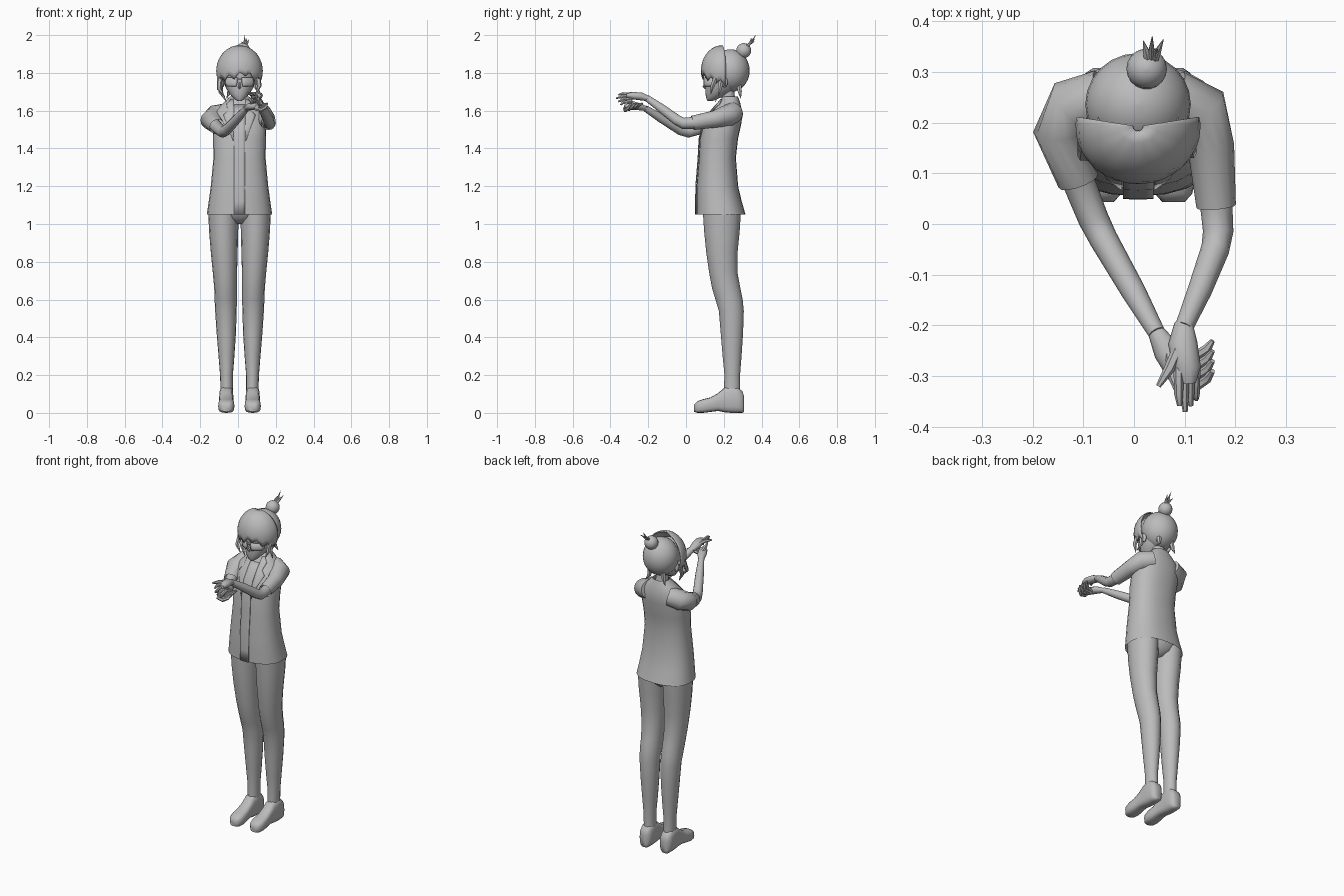
import bpy, bmesh, math
from mathutils import Vector

grey = bpy.data.materials.new("plain_grey")
grey.diffuse_color = (0.5, 0.5, 0.5, 1)
CX = 0.008          # body centre line


def make(name, rings, closed=True, caps=(True, True), thick=0.0, angle=50):
    """Skin a list of equal-length point rows into one object."""
    bm = bmesh.new()
    vs = [[bm.verts.new(p) for p in r] for r in rings]
    n = len(vs[0])
    for a, b in zip(vs, vs[1:]):
        for i in range(n if closed else n - 1):
            j = (i + 1) % n
            bm.faces.new((a[i], a[j], b[j], b[i]))
    if closed and caps[0]:
        bm.faces.new(vs[0])
    if closed and caps[1]:
        bm.faces.new(vs[-1])
    bmesh.ops.recalc_face_normals(bm, faces=bm.faces)
    me = bpy.data.meshes.new(name)
    bm.to_mesh(me)
    bm.free()
    me.materials.append(grey)
    ob = bpy.data.objects.new(name, me)
    bpy.context.collection.objects.link(ob)
    if thick:
        m = ob.modifiers.new("thickness", 'SOLIDIFY')
        m.thickness = thick
        m.offset = 0
    bpy.ops.object.select_all(action='DESELECT')
    ob.select_set(True)
    bpy.context.view_layer.objects.active = ob
    bpy.ops.object.shade_smooth_by_angle(angle=math.radians(angle))
    return ob


def oval(n=16, power=1.0):
    """Unit (super)ellipse points."""
    out = []
    for i in range(n):
        a = 2 * math.pi * i / n
        c, s = math.cos(a), math.sin(a)
        out.append((math.copysign(abs(c) ** power, c), math.copysign(abs(s) ** power, s)))
    return out


def column(name, rows, n=16, power=1.0, **kw):
    """Upright loft; rows are (z, x, y, half_x, half_y)."""
    return make(name, [[(x + u * rx, y + v * ry, z) for u, v in oval(n, power)]
                       for z, x, y, rx, ry in rows], **kw)


def tube(name, pts, n=10, flat=1.0, up=(0, 0, 1), **kw):
    """Limb along points (x, y, z, radius); flat scales its height."""
    P = [Vector(p[:3]) for p in pts]
    rings = []
    for i, p in enumerate(P):
        t = (P[min(i + 1, len(P) - 1)] - P[max(i - 1, 0)]).normalized()
        side = t.cross(Vector(up)).normalized()
        top = side.cross(t)
        r = pts[i][3]
        rings.append([p + side * u * r + top * v * r * flat for u, v in oval(n)])
    return make(name, rings, **kw)


def ball(name, c, r, n=20, m=12):
    column(name, [(c[2] - r[2] * math.cos(math.pi * k / m), c[0], c[1],
                   r[0] * math.sin(math.pi * k / m) + 1e-4,
                   r[1] * math.sin(math.pi * k / m) + 1e-4) for k in range(m + 1)], n)


# Shirt body, open at the hem
TORSO = [(1.05, .173, .185, .130), (1.12, .163, .175, .120), (1.20, .152, .166, .110),
         (1.35, .138, .166, .098), (1.45, .140, .174, .101), (1.54, .142, .194, .101),
         (1.60, .128, .216, .080), (1.645, .082, .230, .056), (1.675, .050, .235, .040)]
column("shirt", [(z, CX, y, rx, ry) for z, rx, y, ry in TORSO], 24, 0.85, caps=(False, False))


def shirt_front(x, z):
    for a, b in zip(TORSO, TORSO[1:]):
        if z <= b[0]:
            f = (z - a[0]) / (b[0] - a[0])
            rx, y, ry = [a[k] + (b[k] - a[k]) * f for k in (1, 2, 3)]
            u = min(abs((x - CX) / rx), 1) ** (1 / 0.85)
            return y - ry * max(1 - u * u, 0) ** 0.425
    return .2


def cloth(name, rows):
    """Thin plate on the shirt front; rows are (x0, x1, z)."""
    make(name, [[(x0 + (x1 - x0) * k / 4, shirt_front(x0 + (x1 - x0) * k / 4, z) - .004, z)
                 for k in range(5)] for x0, x1, z in rows], closed=False, thick=.005)


cloth("front_placket", [(CX - .03, CX + .03, z) for z in
                        (1.05, 1.12, 1.20, 1.275, 1.35, 1.45, 1.54, 1.60, 1.63)])
for s, tag in ((-1, "right"), (1, "left")):
    cloth(tag + "_lapel", [(CX + s * a, CX + s * b, z) for a, b, z in
          ((.031, .034, 1.44), (.031, .062, 1.52), (.031, .085, 1.575),
           (.031, .062, 1.60), (.031, .068, 1.635), (.031, .045, 1.66))])

# Hips inside the hem, legs and shoes
column("hips", [(z, CX, y, rx, ry) for z, y, rx, ry in
       ((1.0, .195, .03, .05), (1.03, .192, .10, .085), (1.07, .188, .155, .102),
        (1.15, .175, .145, .10))], 20)
LEG = [(.08, .068, .245, .033, .042), (.14, .068, .244, .033, .043), (.20, .069, .245, .034, .041),
       (.30, .069, .244, .042, .050), (.42, .070, .243, .051, .059), (.54, .072, .240, .057, .066),
       (.60, .073, .228, .059, .072), (.66, .074, .213, .060, .075), (.74, .077, .198, .064, .075),
       (.85, .081, .190, .071, .083), (.96, .084, .190, .077, .094), (1.07, .085, .190, .081, .101)]
SHOE = [(.308, .018, .005, .085), (.298, .033, 0, .115), (.275, .038, 0, .135), (.24, .038, 0, .145),
        (.205, .036, .003, .135), (.17, .037, .010, .105), (.13, .040, .005, .082),
        (.09, .043, 0, .072), (.06, .037, 0, .062), (.043, .022, .006, .045)]
for s, tag in ((-1, "right"), (1, "left")):
    column(tag + "_leg", [(z, CX + s * x, y, rx, ry) for z, x, y, rx, ry in LEG])
    make(tag + "_shoe", [[(CX + s * .070 + u * w, y, (lo + hi) / 2 + v * (hi - lo) / 2)
                          for u, v in oval(16, .65)] for y, w, lo, hi in SHOE])

# Arms reaching forward, with wide short sleeves
tube("right_sleeve", [(-.06, .25, 1.585, .055), (-.12, .23, 1.57, .060), (-.145, .185, 1.55, .054),
                      (-.11, .085, 1.515, .041)], 14, caps=(True, False))
tube("left_sleeve", [(.075, .25, 1.59, .055), (.13, .225, 1.575, .058), (.152, .15, 1.555, .046),
                     (.162, .035, 1.535, .039)], 14, caps=(True, False))
tube("right_arm", [(-.14, .18, 1.545, .034), (-.11, .085, 1.51, .032), (-.08, .01, 1.487, .030),
                   (-.06, -.03, 1.498, .028), (0, -.135, 1.562, .024), (.045, -.215, 1.612, .017)], 12)
tube("left_arm", [(.15, .16, 1.555, .034), (.162, .04, 1.535, .032), (.166, -.015, 1.533, .030),
                  (.160, -.05, 1.552, .028), (.13, -.13, 1.612, .024), (.098, -.205, 1.665, .018)], 12)

# Hands: palm, fingers and thumb
tube("right_palm", [(.042, -.21, 1.61, .016), (.065, -.25, 1.622, .027), (.095, -.305, 1.622, .024),
                    (.10, -.325, 1.622, .012)], 10, 0.75)
tube("left_palm", [(.098, -.195, 1.662, .018), (.096, -.235, 1.675, .029), (.105, -.285, 1.68, .027),
                   (.108, -.315, 1.68, .014)], 10, 0.75)
for k in range(4):
    d = .020 * k
    tube("right_finger_%d" % (k + 1), [(.085, -.325 + d, 1.612, .009), (.12, -.322 + d, 1.602 + d * .3, .010),
         (.145, -.305 + d, 1.615 + d * .3, .009), (.155, -.29 + d, 1.638, .005)], 6)
    x = .088 + .011 * k
    tube("left_finger_%d" % (k + 1), [(x, -.285, 1.685 - .011 * k, .010), (x, -.335, 1.690 - .016 * k, .009),
         (x + .002, -.37 + .012 * abs(k - 1), 1.684 - .018 * k, .005)], 6)
tube("right_thumb", [(.07, -.25, 1.63, .012), (.075, -.295, 1.645, .011), (.09, -.34, 1.652, .005)], 6)
tube("left_thumb", [(.09, -.24, 1.68, .012), (.07, -.285, 1.69, .011), (.048, -.32, 1.69, .005)], 6)

# Neck, face, ears and nose
column("neck", [(1.60, CX, .232, .043, .040), (1.68, CX, .222, .036, .036), (1.76, CX, .21, .038, .04)])
column("face", [(1.652, CX, .128, .012, .014), (1.662, CX, .138, .028, .030), (1.69, CX, .165, .054, .062),
                (1.725, CX, .187, .075, .085), (1.77, CX, .20, .086, .097), (1.83, CX, .20, .091, .10),
                (1.88, CX, .20, .08, .09)], 20)
tube("nose", [(CX, .115, 1.76, .005), (CX, .094, 1.725, .008), (CX, .104, 1.717, .004)], 6, up=(1, 0, 0))
for s, tag in ((-1, "right"), (1, "left")):
    ball(tag + "_ear", (CX + s * .09, .205, 1.75), (.012, .017, .028), 10, 6)

# Glasses: curved lenses, bridge and temples
def lens_arc(a0, a1, z):
    return [(CX + .092 * math.sin(a0 + (a1 - a0) * k / 5),
             .203 - .109 * math.cos(a0 + (a1 - a0) * k / 5), z) for k in range(6)]


for s, tag in ((-1, "right"), (1, "left")):
    make(tag + "_lens", [lens_arc(s * .2, s * .8, 1.728), lens_arc(s * .14, s * .95, 1.742),
                         lens_arc(s * .12, s * 1.0, 1.775)], closed=False, thick=.005)
    make(tag + "_temple", [lens_arc(s * .95, s * 1.6, z) for z in (1.764, 1.772)],
         closed=False, thick=.004)
make("glasses_bridge", [lens_arc(-.14, .14, z) for z in (1.762, 1.771)], closed=False, thick=.005)

# Back hair, bun and sprigs
ball("back_hair", (CX, .236, 1.812), (.104, .101, .113), 24, 14)
ball("hair_bun", (.025, .306, 1.918), (.040, .040, .040), 18, 10)
for k, tip in enumerate(((.018, .362, 1.965), (.036, .37, 2.0), (.058, .364, 1.978), (.045, .345, 1.985))):
    x = .03 + .003 * k
    tube("hair_sprig_%d" % (k + 1), [(x, .315, 1.935, .010), ((x + tip[0]) / 2, .34, 1.957, .007),
                                     (*tip, .0008)], 6, up=(1, 0, 0))

# Fringe: flared front shell with a jagged lower edge
cols, shell = 28, []
for r in range(9):
    row = []
    for c in range(cols + 1):
        az = math.radians(-100 + 200 * c / cols)
        low = 1.793 - .040 * (abs(az) / 1.75) ** 2 - (.028, .012, 0, .012)[c % 4]
        low += .018 * math.exp(-((az - .25) / .3) ** 2)
        drop = math.acos(max(-1, min(1, (low - 1.81) / .133)))
        t = .08 + (drop - .08) * r / 8
        f = math.sin(t)
        row.append((CX + .120 * f * math.sin(az), .192 - .110 * f * math.cos(az),
                    1.81 + .133 * math.cos(t)))
    shell.append(row)
make("fringe", shell, closed=False, thick=.007)

# Loose locks beside the face and at the nape
LOCKS = [(-.095, .165, 1.79, -.100, .135, 1.715, -.070, .125, 1.675),
         (-.090, .190, 1.78, -.092, .170, 1.70, -.060, .155, 1.645),
         (.105, .165, 1.79, .112, .140, 1.73, .095, .130, 1.685),
         (.100, .190, 1.78, .100, .180, 1.72, .120, .170, 1.675),
         (-.040, .280, 1.74, -.045, .285, 1.70, -.060, .290, 1.665),
         (.050, .280, 1.74, .055, .285, 1.70, .075, .290, 1.67)]
for k, p in enumerate(LOCKS):
    tube("hair_lock_%d" % (k + 1), [(*p[:3], .016), (*p[3:6], .012), (*p[6:], .001)], 6, up=(0, 1, 0))
